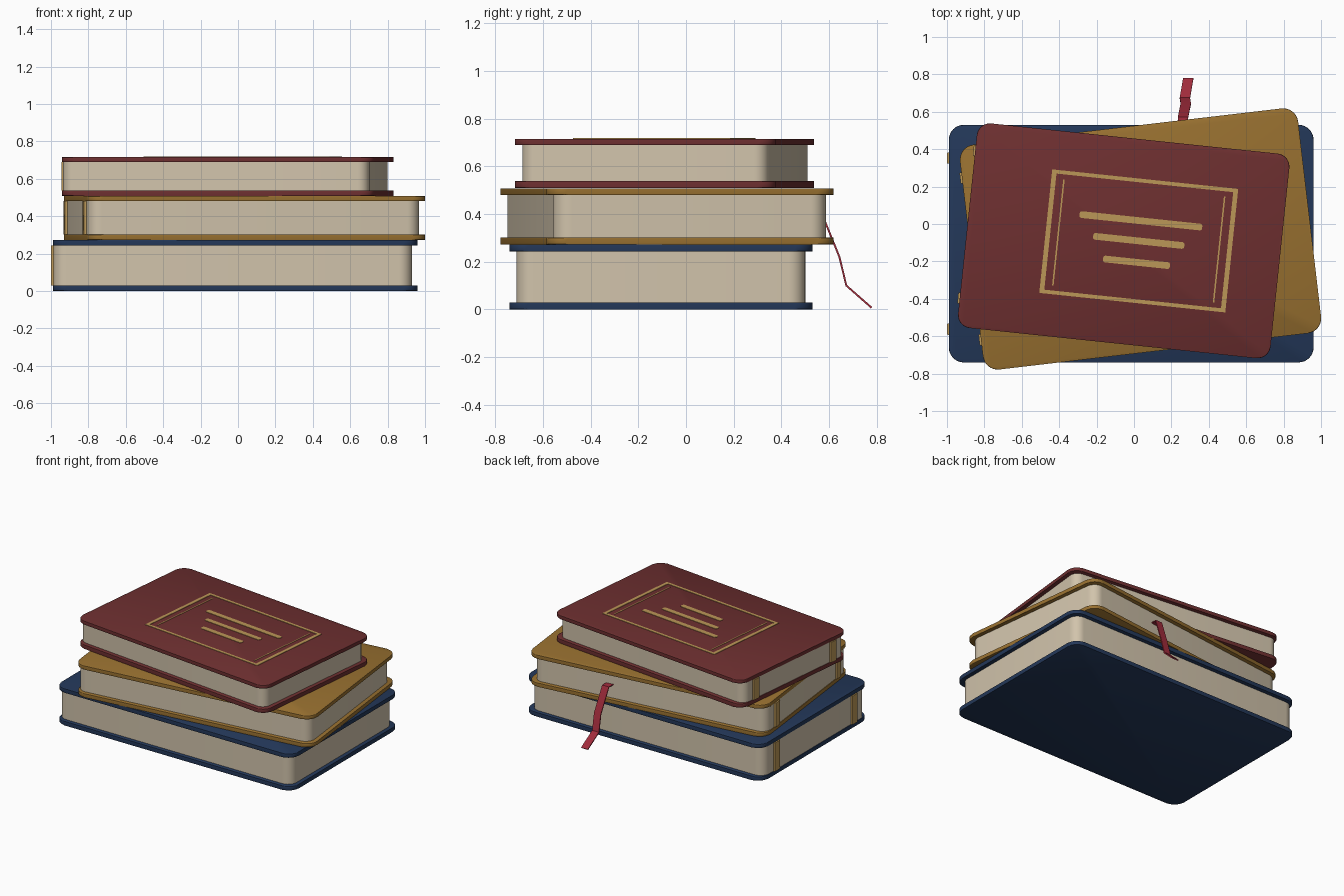
import bpy, bmesh, math
from mathutils import Vector, Matrix

if "Cube" in bpy.data.objects:
    bpy.data.objects.remove(bpy.data.objects["Cube"])


def mat(name, rgb):
    m = bpy.data.materials.new(name)
    m.diffuse_color = (*rgb, 1)
    m.use_nodes = True
    m.node_tree.nodes["Principled BSDF"].inputs["Base Color"].default_value = m.diffuse_color
    return m


NAVY = mat("navy cover", (0.017, 0.039, 0.100))
MUSTARD = mat("mustard cover", (0.319, 0.165, 0.030))
RED = mat("dark red cover", (0.156, 0.029, 0.030))
PAPER = mat("cream paper", (0.640, 0.550, 0.410))
GOLD = mat("pale gold", (0.500, 0.310, 0.095))
RIBBON = mat("ribbon red", (0.360, 0.025, 0.045))


def slab(name, x0, x1, y0, y1, z0, z1, r, material, frame, seg=8, bevel=0.0):
    """Rounded rectangle extruded from z0 to z1, placed by a frame matrix."""
    bm = bmesh.new()
    pts = []
    for cx, cy, a0 in ((x1 - r, y1 - r, 0), (x0 + r, y1 - r, 90),
                       (x0 + r, y0 + r, 180), (x1 - r, y0 + r, 270)):
        steps = seg if r > 0 else 0
        for i in range(steps + 1):
            a = math.radians(a0 + 90 * i / max(steps, 1))
            pts.append((cx + r * math.cos(a), cy + r * math.sin(a)))
    lo = [bm.verts.new((x, y, z0)) for x, y in pts]
    hi = [bm.verts.new((x, y, z1)) for x, y in pts]
    bm.faces.new(lo[::-1])
    bm.faces.new(hi)
    n = len(pts)
    for i in range(n):
        j = (i + 1) % n
        bm.faces.new((lo[i], lo[j], hi[j], hi[i]))
    if bevel:
        rim = [e for e in bm.edges if abs(e.verts[0].co.z - e.verts[1].co.z) < 1e-6]
        bmesh.ops.bevel(bm, geom=rim, offset=bevel, segments=2, affect='EDGES', profile=0.5)
    return finish(name, bm, material, frame)


def finish(name, bm, material, frame=Matrix()):
    bmesh.ops.recalc_face_normals(bm, faces=bm.faces)
    me = bpy.data.meshes.new(name)
    bm.to_mesh(me)
    bm.free()
    me.materials.append(material)
    ob = bpy.data.objects.new(name, me)
    ob.matrix_world = frame
    bpy.context.collection.objects.link(ob)
    bpy.context.view_layer.objects.active = ob
    ob.select_set(True)
    bpy.ops.object.shade_smooth_by_angle(angle=math.radians(35))
    ob.select_set(False)
    return ob


def book(name, center, angle, w, d, z, r, cover):
    """Two covers, a page block flush with the spine side, two spine bands."""
    frame = Matrix.Translation((*center, 0)) @ Matrix.Rotation(math.radians(angle), 4, 'Z')
    x, y = w / 2, d / 2
    slab(name + "_bottom_cover", -x, x, -y, y, z[0], z[1], r, cover, frame, bevel=0.004)
    slab(name + "_pages", -x + 0.004, x - 0.03, -y + 0.03, y - 0.03,
         z[1] - 0.002, z[2] + 0.002, r - 0.01, PAPER, frame)
    slab(name + "_top_cover", -x, x, -y, y, z[2], z[3], r, cover, frame, bevel=0.004)
    for side, s in (("front", -1), ("back", 1)):
        yc = s * 0.36 * d
        slab(f"{name}_{side}_spine_band", -x - 0.01, -x + 0.02, yc - 0.03, yc + 0.03,
             z[1], z[2], 0.005, GOLD, frame, seg=2)
    return frame


book("lower_book", (-0.015, -0.105), 0, 1.95, 1.27, (0, 0.03, 0.243, 0.2725), 0.08, NAVY)
book("middle_book", (0.035, -0.08), 6.7, 1.82, 1.21, (0.273, 0.301, 0.48, 0.5075), 0.08, MUSTARD)
top = book("upper_book", (-0.055, -0.09), -6, 1.68, 1.10, (0.509, 0.538, 0.689, 0.715), 0.07, RED)

# Gilt frame and title bars on the top cover
gilt = top @ Matrix.Translation((0.08, 0.008, 0))
Z0, Z1 = 0.713, 0.718
for side, s in (("left", -1), ("right", 1)):
    slab(f"gilt_frame_{side}", s * 0.4875 - 0.0125, s * 0.4875 + 0.0125, -0.332, 0.332,
         Z0, Z1, 0, GOLD, gilt)
    slab(f"gilt_inner_line_{side}", s * 0.432 - 0.004, s * 0.432 + 0.004, -0.285, 0.285,
         Z0, Z1 - 0.001, 0, GOLD, gilt)
for side, s in (("front", -1), ("back", 1)):
    slab(f"gilt_frame_{side}", -0.475, 0.475, s * 0.322 - 0.01, s * 0.322 + 0.01,
         Z0, Z1, 0, GOLD, gilt)
for i, (yc, length) in enumerate(((0.108, 0.66), (0, 0.49), (-0.115, 0.36))):
    slab(f"title_bar_{i + 1}", -length / 2, length / 2, yc - 0.018, yc + 0.018,
         Z0, Z1, 0.012, GOLD, gilt, seg=3)

# Bookmark ribbon hanging from the middle book
path = [(0.258, 0.45, 0.402), (0.262, 0.570, 0.400), (0.277, 0.643, 0.22),
        (0.272, 0.672, 0.10), (0.290, 0.778, 0.007)]
bm = bmesh.new()
rings = []
for i, p in enumerate(path):
    a, b = Vector(path[max(i - 1, 0)]), Vector(path[min(i + 1, len(path) - 1)])
    t = (b - a).normalized()
    nrm = Vector((1, 0, 0)).cross(t).normalized() * 0.004
    wide = Vector((0.0275, 0, 0))
    c = Vector(p)
    rings.append([bm.verts.new(c + q) for q in (-wide - nrm, wide - nrm, wide + nrm, nrm - wide)])
for a, b in zip(rings, rings[1:]):
    for k in range(4):
        m = (k + 1) % 4
        bm.faces.new((a[k], a[m], b[m], b[k]))
bm.faces.new(rings[0][::-1])
bm.faces.new(rings[-1])
finish("bookmark_ribbon", bm, RIBBON)
